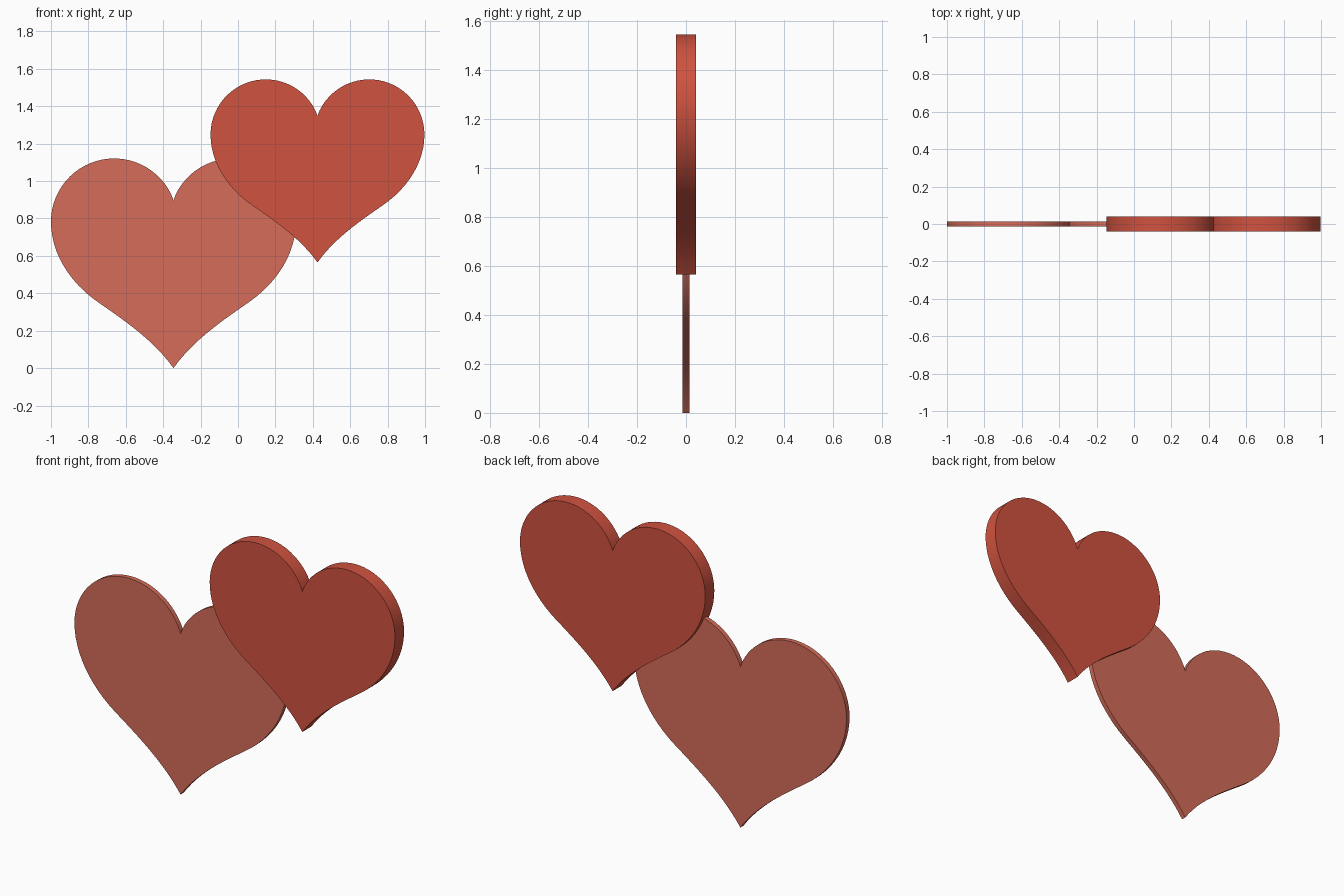
import bpy, bmesh
from math import sin, cos, pi, atan2, radians
from mathutils import Vector
from mathutils.geometry import interpolate_bezier

if "Cube" in bpy.data.objects:
    bpy.data.objects.remove(bpy.data.objects["Cube"])


def heart_half():
    """Right half outline (x, z), from the top notch round to the bottom tip."""
    cx, cz, r = 0.317, 0.783, 0.338
    # round lobe
    start = atan2(0.897 - cz, -cx)
    n = 28
    pts = [(cx + r * cos(start * (1 - i / n)), cz + r * sin(start * (1 - i / n)))
           for i in range(n + 1)]
    pts[0] = (0, 0.897)
    # flank and slightly hollow run to the tip
    for curve in (((0.655, 0.783), (0.655, 0.62), (0.56, 0.46), (0.40, 0.35)),
                  ((0.40, 0.35), (0.24, 0.24), (0.10, 0.14), (0, 0))):
        a, b, c, d = [Vector((x, z, 0)) for x, z in curve]
        pts += [(p.x, p.y) for p in interpolate_bezier(a, b, c, d, 13)[1:]]
    return pts


def make_heart(name, x, z, scale, depth, color):
    half = heart_half()
    outline = half + [(-px, pz) for px, pz in half[-2:0:-1]]
    bm = bmesh.new()
    verts = [bm.verts.new((px * scale, -depth / 2, pz * scale)) for px, pz in outline]
    face = bm.faces.new(verts)
    # thicken the plate
    ext = bmesh.ops.extrude_face_region(bm, geom=[face], use_keep_orig=True)
    moved = [g for g in ext["geom"] if isinstance(g, bmesh.types.BMVert)]
    bmesh.ops.translate(bm, verts=moved, vec=(0, depth, 0))
    bmesh.ops.recalc_face_normals(bm, faces=bm.faces)
    mesh = bpy.data.meshes.new(name)
    bm.to_mesh(mesh)
    bm.free()
    obj = bpy.data.objects.new(name, mesh)
    obj.location = (x, 0, z)
    bpy.context.collection.objects.link(obj)
    mat = bpy.data.materials.new(name + "_red")
    mat.diffuse_color = color
    mat.use_nodes = True
    mat.node_tree.nodes["Principled BSDF"].inputs["Base Color"].default_value = mat.diffuse_color
    mesh.materials.append(mat)
    bpy.ops.object.select_all(action='DESELECT')
    obj.select_set(True)
    bpy.context.view_layer.objects.active = obj
    bpy.ops.object.shade_smooth_by_angle(angle=radians(30))


# large thin heart behind, smaller thick heart overlapping it
make_heart("large_heart", -0.345, 0.0, 1.0, 0.027, (0.66, 0.15, 0.10, 1))
make_heart("small_heart", 0.425, 0.565, 0.873, 0.08, (0.63, 0.085, 0.05, 1))
